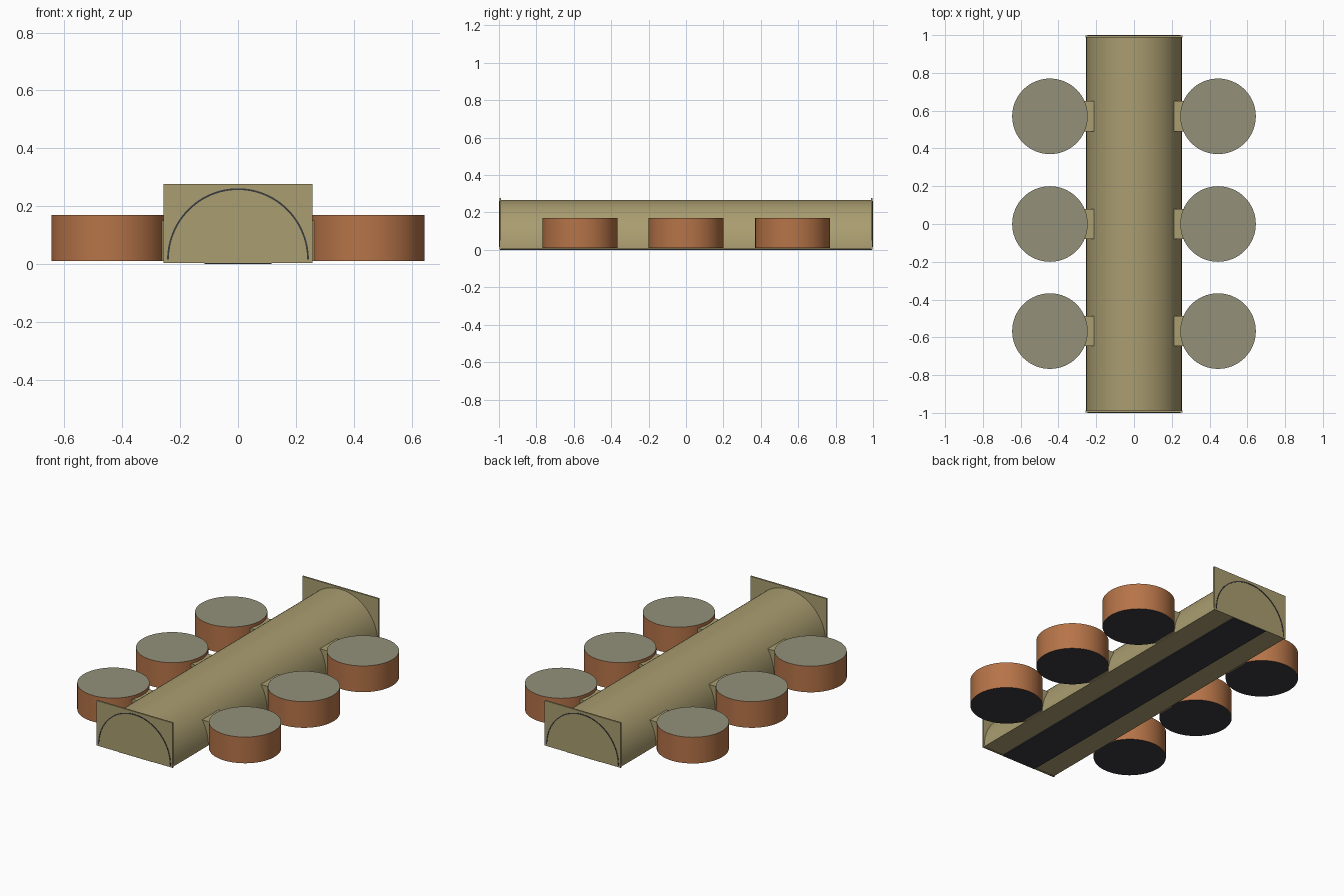
import bpy, bmesh, math

cube = bpy.data.objects.get("Cube")
if cube:
    bpy.data.objects.remove(cube, do_unlink=True)


def material(name, rgb):
    linear = [((c / 255 + 0.055) / 1.055) ** 2.4 for c in rgb] + [1]
    mat = bpy.data.materials.new(name)
    mat.use_nodes = True
    mat.diffuse_color = linear
    mat.node_tree.nodes["Principled BSDF"].inputs["Base Color"].default_value = linear
    return mat


olive = material("olive", (170, 157, 112))
terracotta = material("terracotta", (182, 116, 72))
grey = material("grey_olive", (147, 145, 122))
dark = material("charcoal", (58, 59, 64))


def finish(name, bm, mats, smooth=False):
    bmesh.ops.recalc_face_normals(bm, faces=bm.faces)
    mesh = bpy.data.meshes.new(name)
    bm.to_mesh(mesh)
    bm.free()
    for m in mats:
        mesh.materials.append(m)
    obj = bpy.data.objects.new(name, mesh)
    bpy.context.collection.objects.link(obj)
    if smooth:
        bpy.ops.object.select_all(action='DESELECT')
        obj.select_set(True)
        bpy.context.view_layer.objects.active = obj
        bpy.ops.object.shade_smooth_by_angle(angle=math.radians(30))
    return obj


def box(name, x0, x1, y0, y1, z0, z1, mat):
    bm = bmesh.new()
    bmesh.ops.create_cube(bm, size=1)
    for v in bm.verts:
        v.co.x = (x0 + x1) / 2 + v.co.x * (x1 - x0)
        v.co.y = (y0 + y1) / 2 + v.co.y * (y1 - y0)
        v.co.z = (z0 + z1) / 2 + v.co.z * (z1 - z0)
    return finish(name, bm, [mat])


def arc(rx, rz, z0, steps=48):
    angles = [math.pi * i / steps for i in range(steps + 1)]
    return [(rx * math.cos(a), z0 + rz * math.sin(a)) for a in angles]


def extrude(name, outline, y0, y1, mat, smooth=False):
    bm = bmesh.new()
    face = bm.faces.new([bm.verts.new((x, y0, z)) for x, z in outline])
    new = bmesh.ops.extrude_face_region(bm, geom=[face])["geom"]
    moved = [g for g in new if isinstance(g, bmesh.types.BMVert)]
    bmesh.ops.translate(bm, verts=moved, vec=(0, y1 - y0, 0))
    return finish(name, bm, [mat], smooth)


# Long half-round hall with a dark strip beneath
extrude("vaulted_hall", arc(0.253, 0.262, 0.005), -0.99, 0.99, olive, True)
box("floor_strip", -0.115, 0.115, -0.995, 0.995, 0, 0.008, dark)

# Square end walls, each with a thin arch line
for label, s in (("front", -1), ("back", 1)):
    box(label + "_end_wall", -0.257, 0.257, *sorted((s * 0.988, s * 0.998)),
        0.003, 0.277, olive)
    ring = arc(0.245, 0.247, 0.015) + arc(0.239, 0.241, 0.015)[::-1]
    extrude(label + "_arch_line", ring, s * 0.996, s, dark)

# Round side chambers and their short connecting passages
for side, s in (("left", 1), ("right", -1)):
    for place, y in (("front", -0.567), ("middle", 0), ("back", 0.57)):
        bm = bmesh.new()
        bmesh.ops.create_cone(bm, cap_ends=True, segments=64, radius1=0.2,
                              radius2=0.2, depth=0.16)
        bmesh.ops.translate(bm, verts=bm.verts, vec=(s * 0.445, y, 0.09))
        bm.normal_update()
        for f in bm.faces:
            f.material_index = 1 if f.normal.z > 0.5 else 2 if f.normal.z < -0.5 else 0
        finish(f"{side}_{place}_chamber", bm, [terracotta, grey, dark], True)
        box(f"{side}_{place}_passage", *sorted((s * 0.15, s * 0.265)),
            y - 0.08, y + 0.08, 0.01, 0.15, olive)
